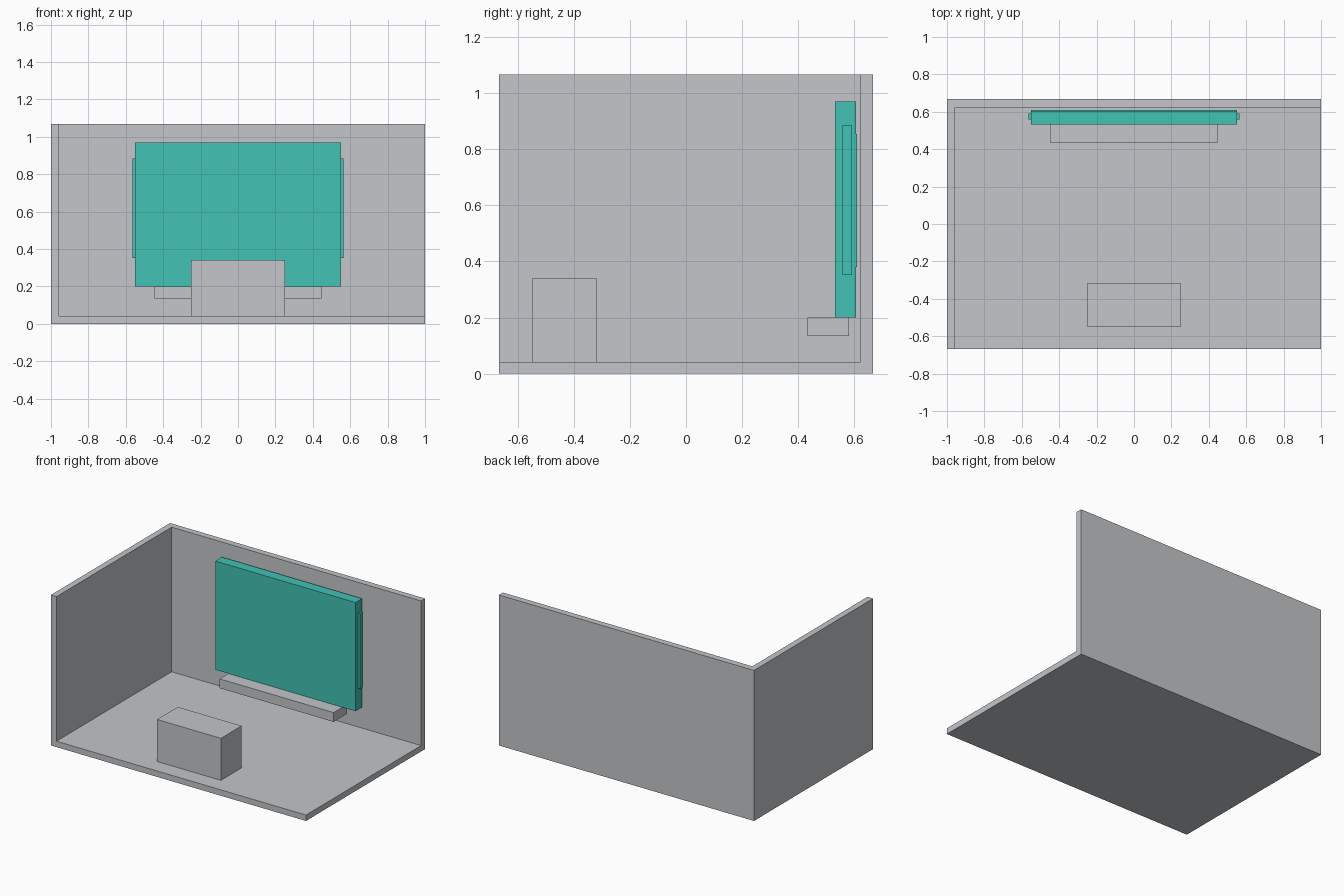
import bpy
import bmesh
from mathutils import Vector

cube = bpy.data.objects.get("Cube")
if cube:
    bpy.data.objects.remove(cube, do_unlink=True)


def make_material(name, rgb):
    mat = bpy.data.materials.new(name)
    mat.use_nodes = True
    color = (*rgb, 1.0)
    mat.diffuse_color = color
    mat.node_tree.nodes["Principled BSDF"].inputs["Base Color"].default_value = color
    return mat


def box(name, mat, x, y, z):
    """Flat-sided box spanning the given (low, high) range on each axis."""
    low, high = (Vector(corner) for corner in zip(x, y, z))
    bm = bmesh.new()
    bmesh.ops.create_cube(bm, size=1)
    bmesh.ops.scale(bm, vec=high - low, verts=bm.verts)
    mesh = bpy.data.meshes.new(name)
    bm.to_mesh(mesh)
    bm.free()
    mesh.materials.append(mat)
    obj = bpy.data.objects.new(name, mesh)
    obj.location = (low + high) / 2
    bpy.context.collection.objects.link(obj)
    return obj


grey = make_material("light_grey", (0.546, 0.565, 0.591))
teal = make_material("teal", (0.054, 0.539, 0.456))

# Room shell: floor and two walls, open at the front and one side
W, D, H = 1.0, 0.667, 1.067
FLOOR, INNER_X, INNER_Y = 0.042, -0.956, 0.622
box("floor", grey, (-W, W), (-D, D), (0, FLOOR))
box("back_wall", grey, (-W, W), (INNER_Y, D), (FLOOR, H))
box("side_wall", grey, (-W, INNER_X), (-D, INNER_Y), (FLOOR, H))

# Free-standing block near the front
box("table", grey, (-0.25, 0.25), (-0.549, -0.317), (FLOOR, 0.34))

# Shelf under the panel
box("shelf", grey, (-0.447, 0.447), (0.433, 0.58), (0.134, 0.2))

# Wall panel with side rails and a thin back plate
box("panel", teal, (-0.55, 0.55), (0.531, 0.605), (0.2, 0.97))
for side, name in ((-1, "right_rail"), (1, "left_rail")):
    x = sorted((side * 0.55, side * 0.565))
    box(name, teal, x, (0.558, 0.591), (0.352, 0.885))
box("back_plate", teal, (-0.55, 0.55), (0.605, 0.609), (0.38, 0.855))
